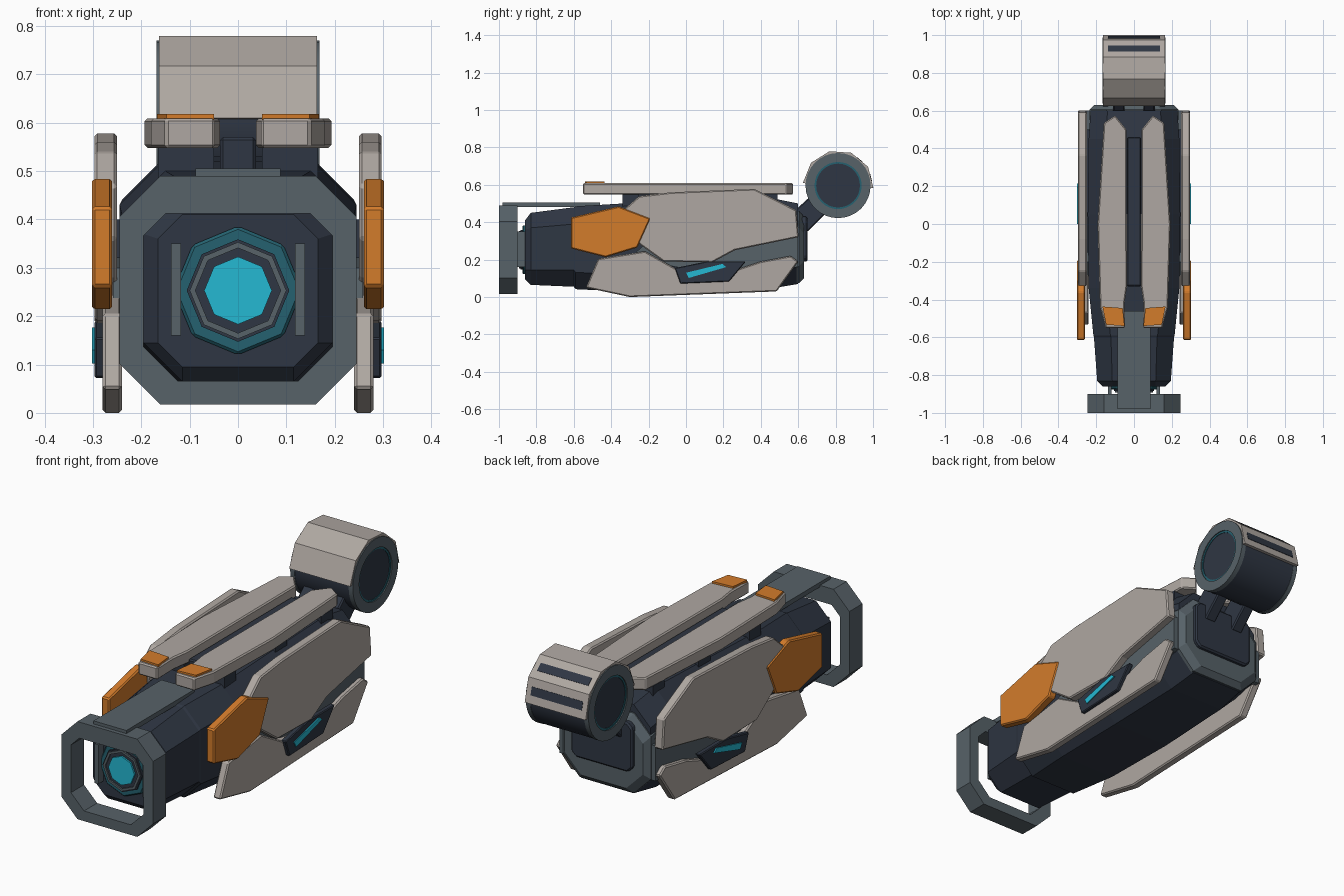
import bpy, bmesh, math
from mathutils import Vector

if "Cube" in bpy.data.objects:
    bpy.data.objects.remove(bpy.data.objects["Cube"])


def material(name, rgb):
    m = bpy.data.materials.new(name)
    m.diffuse_color = (*rgb, 1)
    m.use_nodes = True
    m.node_tree.nodes["Principled BSDF"].inputs["Base Color"].default_value = m.diffuse_color
    return m


LIGHT = material("warm_light_grey", (0.43, 0.39, 0.36))
DARK = material("dark_navy", (0.028, 0.037, 0.056))
GREY = material("slate_grey", (0.095, 0.122, 0.14))
ORANGE = material("orange", (0.65, 0.2, 0.024))
TEAL = material("dark_teal", (0.018, 0.12, 0.16))
CYAN = material("bright_cyan", (0.018, 0.48, 0.65))


def finish(name, bm, mat, bevel=0, smooth=False):
    bmesh.ops.recalc_face_normals(bm, faces=bm.faces)
    if bevel:
        edges = [e for e in bm.edges if len(e.link_faces) == 2 and e.calc_face_angle() > 0.5]
        bmesh.ops.bevel(bm, geom=edges, offset=bevel, segments=1, affect='EDGES', clamp_overlap=True)
    me = bpy.data.meshes.new(name)
    bm.to_mesh(me)
    bm.free()
    me.materials.append(mat)
    ob = bpy.data.objects.new(name, me)
    bpy.context.collection.objects.link(ob)
    if smooth:
        bpy.context.view_layer.objects.active = ob
        ob.select_set(True)
        bpy.ops.object.shade_smooth_by_angle(angle=math.radians(30))
        ob.select_set(False)
    return ob


def loft(name, rings, mat, bevel=0, smooth=False, closed=False):
    """Skin rings of equal point count; cap the ends or close the loop."""
    bm = bmesh.new()
    vs = [[bm.verts.new(p) for p in r] for r in rings]
    n = len(vs[0])
    pairs = list(zip(vs, vs[1:])) + ([(vs[-1], vs[0])] if closed else [])
    for a, b in pairs:
        for i in range(n):
            j = (i + 1) % n
            bm.faces.new((a[i], a[j], b[j], b[i]))
    if not closed:
        bm.faces.new(vs[0])
        bm.faces.new(vs[-1])
    return finish(name, bm, mat, bevel, smooth)


PLACE = {'x': lambda p, d: (d, p[0], p[1]),
         'y': lambda p, d: (p[0], d, p[1]),
         'z': lambda p, d: (p[0], p[1], d)}


def prism(name, pts, axis, lo, hi, mat, bevel=0, smooth=False):
    return loft(name, [[PLACE[axis](p, d) for p in pts] for d in (lo, hi)], mat, bevel, smooth)


def both_prism(name, pts, axis, lo, hi, mat, bevel=0):
    """Left and right mirrored pair."""
    for side, s in (("left", -1), ("right", 1)):
        if axis == 'x':
            prism(f"{side}_{name}", pts, axis, s * lo, s * hi, mat, bevel)
        else:
            prism(f"{side}_{name}", [(s * x, v) for x, v in pts], axis, lo, hi, mat, bevel)


def rect(a0, a1, b0, b1):
    return [(a0, b0), (a1, b0), (a1, b1), (a0, b1)]


def oct_box(w, z0, z1, c, d=None):
    """Chamfered rectangle; c is the lower and d the upper chamfer."""
    d = d or c
    return [(-w + c, z0), (w - c, z0), (w, z0 + c), (w, z1 - d),
            (w - d, z1), (-w + d, z1), (-w, z1 - d), (-w, z0 + c)]


def circle(c, r, n, start=math.pi / 2):
    return [(c[0] + r * math.cos(start + math.tau * i / n),
             c[1] + r * math.sin(start + math.tau * i / n)) for i in range(n)]


def tube(name, outer, inner, axis, lo, hi, mat, smooth=False):
    P = PLACE[axis]
    rings = [[P(p, d) for p in prof] for prof, d in
             ((outer, lo), (outer, hi), (inner, hi), (inner, lo))]
    return loft(name, rings, mat, 0, smooth, closed=True)


# Main hull, lofted from chamfered sections: y, half width, bottom, top, chamfer
sections = [(-0.86, 0.165, 0.095, 0.41, 0.05), (-0.83, 0.195, 0.065, 0.45, 0.08),
            (-0.60, 0.212, 0.055, 0.48, 0.09), (-0.59, 0.215, 0.042, 0.485, 0.09),
            (-0.34, 0.24, 0.03, 0.50, 0.09), (0.05, 0.245, 0.03, 0.52, 0.09),
            (0.45, 0.24, 0.045, 0.53, 0.09), (0.60, 0.23, 0.07, 0.50, 0.09)]
loft("hull", [[(x, y, z) for x, z in oct_box(w, a, b, c)] for y, w, a, b, c in sections], DARK)

# Grey rear collar and hatch
loft("rear_collar", [[(x, y, z) for x, z in oct_box(w, a, b, 0.09)] for y, w, a, b in
                     ((0.55, 0.236, 0.07, 0.47), (0.605, 0.236, 0.075, 0.46), (0.63, 0.21, 0.10, 0.43))], GREY)
prism("rear_hatch", oct_box(0.165, 0.19, 0.43, 0.025), 'y', 0.6, 0.65, DARK, 0.008)

# Grey side rails between the panels
both_prism("side_rail", [(-0.30, 0.21), (-0.2, 0.30), (0.60, 0.33), (0.60, 0.16), (0.1, 0.13)],
           'x', 0.2, 0.258, GREY)

# Front guard frame with its carrying strap
tube("front_guard", oct_box(0.245, 0.017, 0.49, 0.085), oct_box(0.195, 0.066, 0.412, 0.07, 0.045),
     'y', -1.0, -0.9, GREY)
prism("guard_strap", rect(-0.088, 0.088, -0.98, -0.46), 'z', 0.482, 0.505, GREY)

# Nose lens: stacked eight-sided rings
LENS = (0, 0.253)
prism("lens_base", circle(LENS, 0.133, 8), 'y', -0.875, -0.85, TEAL, 0.006)
prism("lens_dark_ring", circle(LENS, 0.106, 8), 'y', -0.885, -0.87, DARK)
tube("lens_grey_ring", circle(LENS, 0.1, 8), circle(LENS, 0.088, 8), 'y', -0.892, -0.88, GREY)
prism("lens_core", circle(LENS, 0.07, 8), 'y', -0.893, -0.88, CYAN)
both_prism("lens_bar", rect(0.118, 0.138, 0.16, 0.35), 'y', -0.9, -0.85, GREY)

# Armour side panels
both_prism("upper_panel", [(-0.33, 0.47), (-0.25, 0.54), (-0.08, 0.56), (0.365, 0.578), (0.59, 0.465),
                           (0.602, 0.32), (0.26, 0.25), (0.14, 0.185), (-0.12, 0.19),
                           (-0.245, 0.28), (-0.32, 0.36)], 'x', 0.25, 0.297, LIGHT, 0.006)
both_prism("orange_panel", [(-0.615, 0.425), (-0.36, 0.485), (-0.19, 0.42), (-0.26, 0.265),
                            (-0.43, 0.213), (-0.615, 0.26)], 'x', 0.26, 0.302, ORANGE, 0.006)
both_prism("lower_panel", [(-0.535, 0.05), (-0.47, 0.205), (-0.22, 0.245), (-0.06, 0.155), (0.25, 0.14),
                           (0.40, 0.19), (0.56, 0.22), (0.60, 0.19), (0.485, 0.03), (-0.30, 0.0)],
           'x', 0.24, 0.28, LIGHT, 0.006)
both_prism("vent_plate", [(-0.06, 0.155), (0.11, 0.19), (0.32, 0.19), (0.23, 0.083), (-0.03, 0.072)],
           'x', 0.27, 0.297, DARK, 0.004)
both_prism("vent_light", [(0.0, 0.13), (0.195, 0.177), (0.215, 0.16), (0.015, 0.102)],
           'x', 0.294, 0.302, CYAN)
both_prism("panel_mount", rect(-0.15, 0.5, 0.32, 0.4), 'x', 0.22, 0.255, DARK)

# Top armour strips, orange tips, mounts and centre spine
both_prism("top_strip", [(0.04, 0.50), (0.10, 0.575), (0.16, 0.535), (0.193, 0.0), (0.18, -0.44),
                         (0.15, -0.55), (0.047, -0.55), (0.05, -0.42), (0.037, -0.33)],
           'z', 0.548, 0.609, LIGHT, 0.006)
both_prism("strip_tip", [(0.05, -0.54), (0.06, -0.445), (0.167, -0.437), (0.148, -0.533)],
           'z', 0.606, 0.618, ORANGE)
for place, y in (("front", -0.34), ("middle", 0.05), ("rear", 0.40)):
    both_prism(f"{place}_strip_mount", rect(0.05, 0.165, y, y + 0.09), 'z', 0.46, 0.552, DARK)
prism("spine", rect(-0.037, 0.037, -0.33, 0.46), 'z', 0.47, 0.57, DARK, 0.006)

# Drum on two arms at the rear
HUB = (0.813, 0.596)
both_prism("drum_arm", [(0.59, 0.47), (0.60, 0.36), (0.65, 0.35), (0.77, 0.47), (0.70, 0.57)],
           'x', 0.05, 0.11, DARK, 0.006)
prism("drum", circle(HUB, 0.172, 32), 'x', -0.15, 0.15, DARK, 0, True)
for side, s in (("left", -1), ("right", 1)):
    tube(f"{side}_drum_rim", circle(HUB, 0.174, 32), circle(HUB, 0.126, 32), 'x',
         s * 0.145, s * 0.168, GREY, True)
    tube(f"{side}_drum_glow", circle(HUB, 0.127, 32), circle(HUB, 0.117, 32), 'x',
         s * 0.145, s * 0.163, TEAL, True)
    prism(f"{side}_drum_cap", circle(HUB, 0.118, 32), 'x', s * 0.145, s * 0.16, DARK)


def polar(r, deg):
    a = math.radians(deg)
    return (HUB[0] + r * math.cos(a), HUB[1] + r * math.sin(a))


# Faceted drum cover with two dark slots
angles = [176, 140, 104, 68, 32, -4]
prism("drum_cover", [polar(0.189, a) for a in angles] + [polar(0.16, a) for a in angles[::-1]],
      'x', -0.163, 0.163, LIGHT)
for place, a in (("upper", 50), ("lower", 14)):
    mid = Vector(polar(0.189 * math.cos(math.radians(18)), a))
    out = Vector((math.cos(math.radians(a)), math.sin(math.radians(a))))
    along = Vector((-out.y, out.x)) * 0.02
    pts = [mid + along - out * 0.004, mid - along - out * 0.004,
           mid - along + out * 0.002, mid + along + out * 0.002]
    prism(f"{place}_cover_slot", pts, 'x', -0.137, 0.137, DARK)
